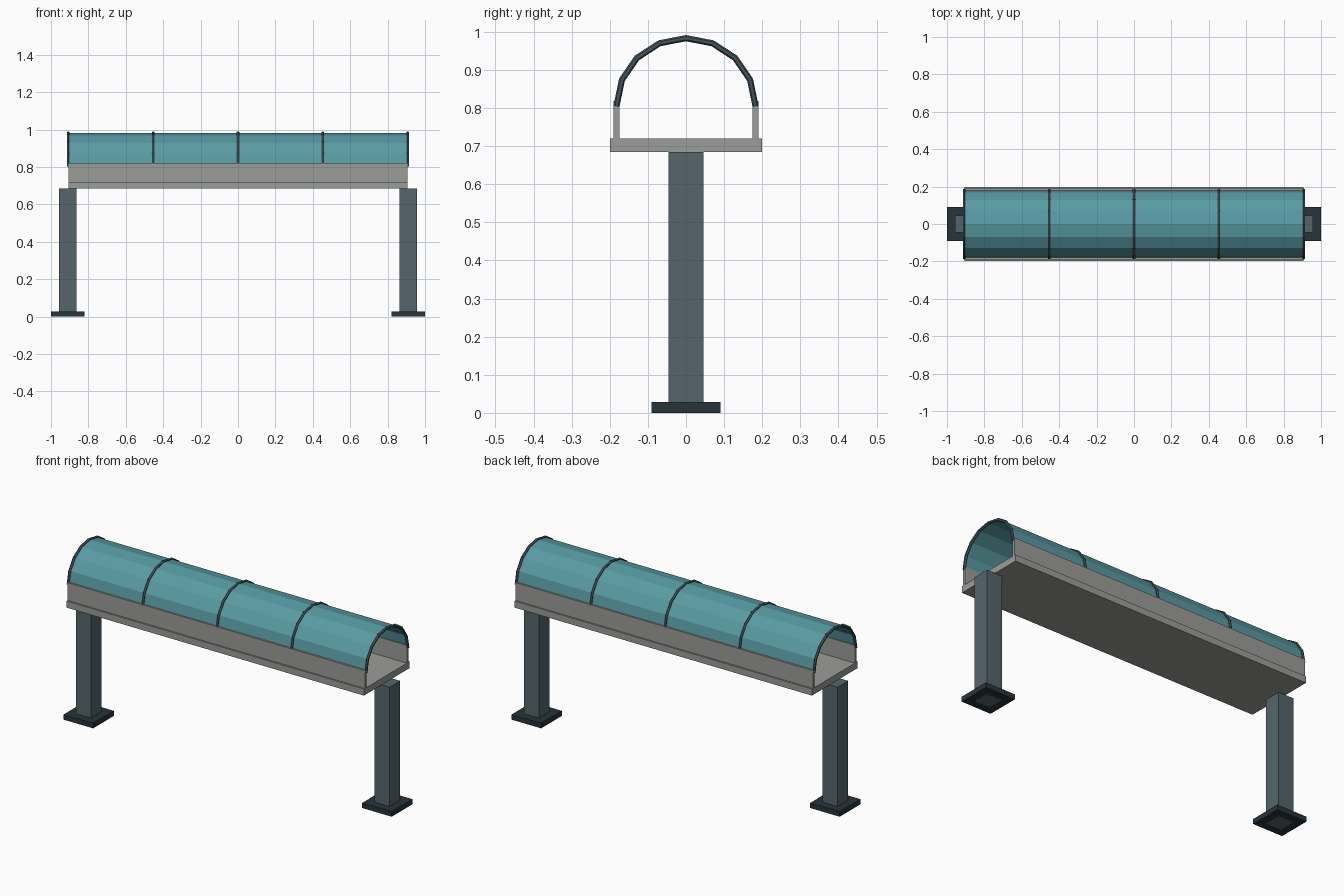
import bpy, bmesh, math
from mathutils import Vector, Matrix

if "Cube" in bpy.data.objects:
    bpy.data.objects.remove(bpy.data.objects["Cube"])


def material(name, color):
    m = bpy.data.materials.new(name)
    m.diffuse_color = (*color, 1)
    m.use_nodes = True
    m.node_tree.nodes["Principled BSDF"].inputs["Base Color"].default_value = m.diffuse_color
    return m


STEEL = material("steel", (0.09, 0.13, 0.15))
DARK = material("dark_steel", (0.02, 0.033, 0.042))
RIB = material("rib_steel", (0.06, 0.09, 0.11))
GLASS = material("teal_glass", (0.10, 0.33, 0.37))
CONCRETE = material("concrete", (0.33, 0.34, 0.32))


def add_object(name, bm, mat):
    me = bpy.data.meshes.new(name)
    bm.to_mesh(me)
    bm.free()
    me.materials.append(mat)
    ob = bpy.data.objects.new(name, me)
    bpy.context.collection.objects.link(ob)
    return ob


def box(name, lo, hi, mat):
    lo, hi = Vector(lo), Vector(hi)
    bm = bmesh.new()
    bmesh.ops.create_cube(bm, size=1, matrix=Matrix.Translation((lo + hi) / 2)
                          @ Matrix.Diagonal((*(hi - lo), 1)))
    return add_object(name, bm, mat)


HALF = 0.907      # half length of the bridge
SEGMENTS = 8      # facets in the arch
arch = [(0.182 * math.cos(math.pi * i / SEGMENTS),
         0.806 + 0.177 * math.sin(math.pi * i / SEGMENTS))
        for i in range(SEGMENTS + 1)]

# Columns and foot plates
for side, s in (("left", -1), ("right", 1)):
    x = s * 0.91
    box(side + "_column", (x - 0.046, -0.046, 0), (x + 0.046, 0.046, 0.685), STEEL)
    box(side + "_foot_plate", (x - 0.09, -0.09, 0), (x + 0.09, 0.09, 0.028), DARK)

# Deck and low side walls
box("deck", (-HALF, -0.199, 0.684), (HALF, 0.199, 0.72), CONCRETE)
for side, s in (("front", -1), ("back", 1)):
    y = s * 0.1825
    box(side + "_wall", (-HALF, y - 0.0075, 0.72), (HALF, y + 0.0075, 0.818), CONCRETE)

# Faceted glass canopy
bm = bmesh.new()
rows = [[bm.verts.new((x, y, z)) for x in (-HALF, HALF)] for y, z in arch]
for a, b in zip(rows, rows[1:]):
    bm.faces.new((a[0], a[1], b[1], b[0]))
add_object("glass_canopy", bm, GLASS)

# Arched ribs made of short straight bars
for n in range(5):
    x = HALF * (n - 2) / 2
    bm = bmesh.new()
    for (y0, z0), (y1, z1) in zip(arch, arch[1:]):
        a, b = Vector((x, y0, z0)), Vector((x, y1, z1))
        d = b - a
        bmesh.ops.create_cone(
            bm, cap_ends=True, segments=6, radius1=0.008, radius2=0.008,
            depth=d.length * 1.05,
            matrix=Matrix.Translation((a + b) / 2)
            @ d.to_track_quat('Z', 'Y').to_matrix().to_4x4())
    add_object(f"canopy_rib_{n + 1}", bm, RIB)
